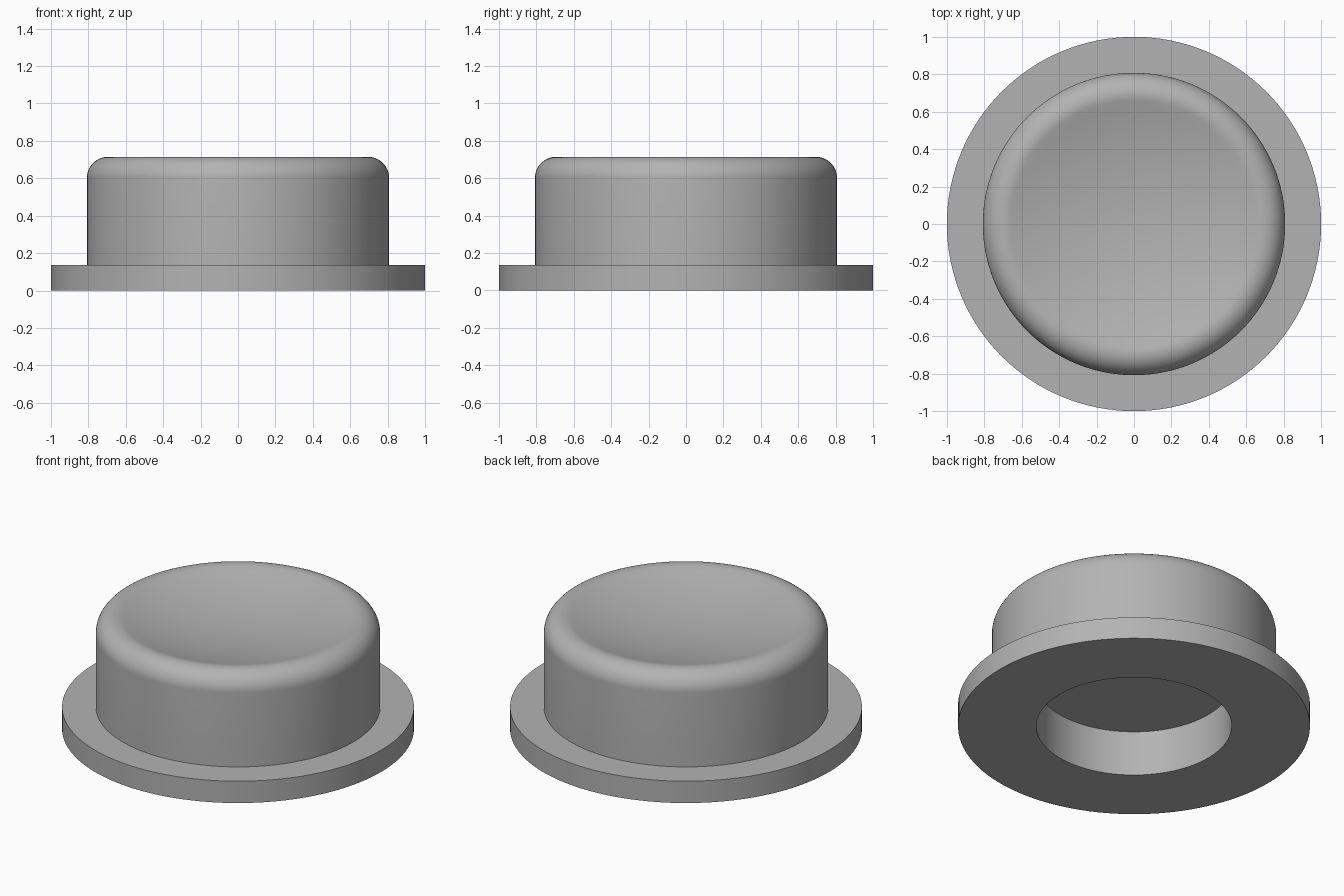
import bpy, bmesh, math

if "Cube" in bpy.data.objects:
    bpy.data.objects.remove(bpy.data.objects["Cube"])

SIDES = 128

grey = bpy.data.materials.new("plain_grey")
grey.diffuse_color = (0.45, 0.45, 0.45, 1)
grey.use_nodes = True
grey.node_tree.nodes["Principled BSDF"].inputs["Base Color"].default_value = grey.diffuse_color

# Profile (radius, height): underside recess, base flange, button wall
profile = [(0, 0.283), (0.555, 0.283), (0.555, 0), (1, 0),
           (1, 0.137), (0.808, 0.137)]

# Rounded lip, rolling over the crest into the dished top
LIP_R, LIP_Z, LIP = 0.693, 0.60, 0.115
TILT = math.radians(17)
for i in range(17):
    a = (math.pi / 2 + TILT) * i / 16
    profile.append((LIP_R + LIP * math.cos(a), LIP_Z + LIP * math.sin(a)))

# Shallow spherical dish, tangent to the lip
edge_r, edge_z = profile[-1]
sphere = edge_r / math.sin(TILT)
centre_z = edge_z + sphere * math.cos(TILT)
for i in range(1, 17):
    a = TILT * (1 - i / 16)
    profile.append((sphere * math.sin(a), centre_z - sphere * math.cos(a)))

# Spin the profile into one closed body
bm = bmesh.new()
verts = [bm.verts.new((r, 0, z)) for r, z in profile]
edges = [bm.edges.new(pair) for pair in zip(verts, verts[1:])]
bmesh.ops.spin(bm, geom=verts + edges, cent=(0, 0, 0), axis=(0, 0, 1),
               angle=2 * math.pi, steps=SIDES)
bmesh.ops.remove_doubles(bm, verts=bm.verts, dist=1e-4)
bmesh.ops.recalc_face_normals(bm, faces=bm.faces)
mesh = bpy.data.meshes.new("dished_button")
bm.to_mesh(mesh)
bm.free()

button = bpy.data.objects.new("dished_button", mesh)
bpy.context.collection.objects.link(button)
mesh.materials.append(grey)
bpy.context.view_layer.objects.active = button
button.select_set(True)
bpy.ops.object.shade_smooth_by_angle(angle=math.radians(30))
